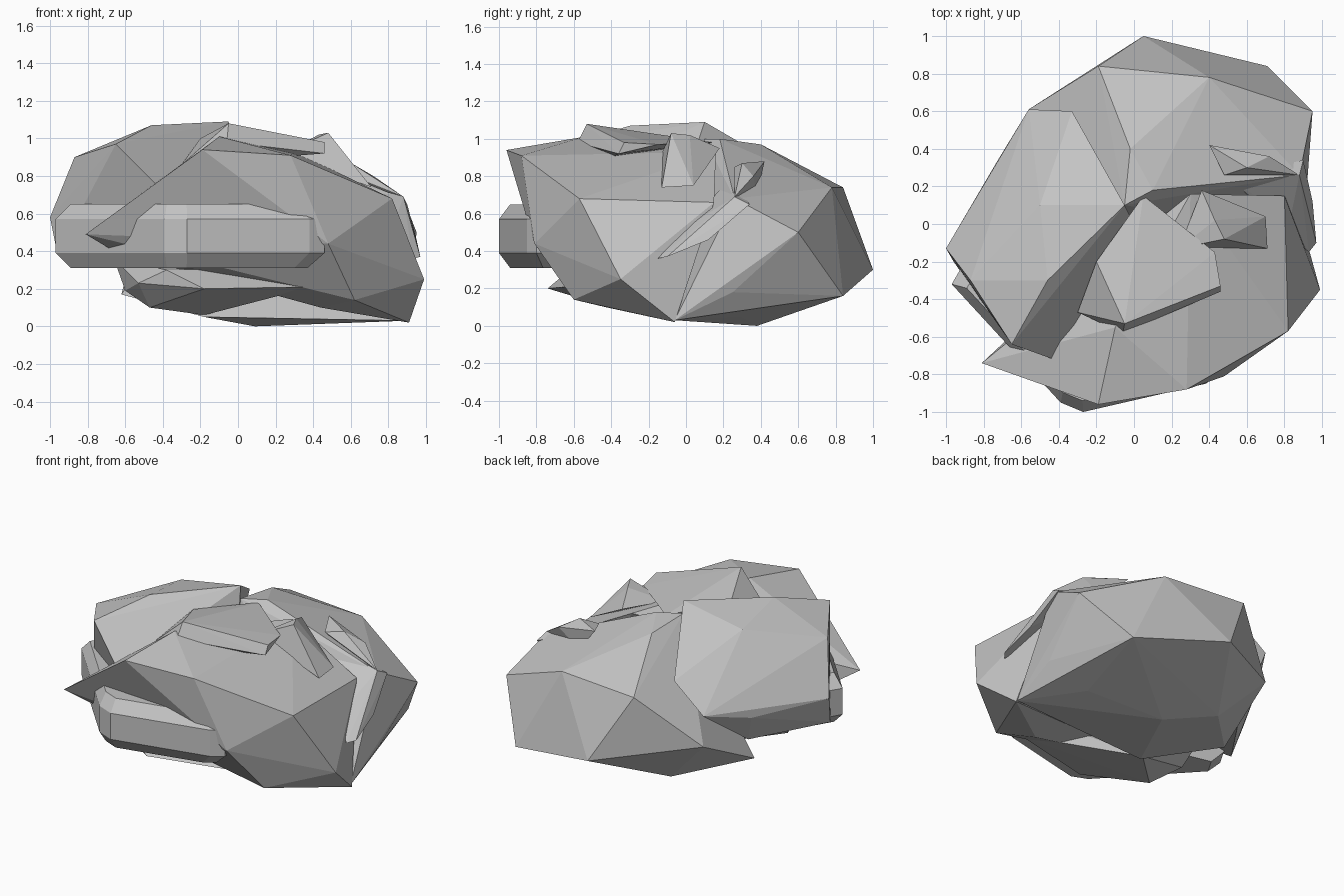
import bpy
import bmesh
import math
from mathutils import Vector

cube = bpy.data.objects.get("Cube")
if cube:
    bpy.data.objects.remove(cube, do_unlink=True)

# One flat stone colour for the whole boulder cluster
stone = bpy.data.materials.new("grey_stone")
stone.use_nodes = True
stone.diffuse_color = (0.55, 0.55, 0.55, 1)
stone.node_tree.nodes["Principled BSDF"].inputs["Base Color"].default_value = stone.diffuse_color


def chiselled_rock(name, corners):
    """Wrap a faceted convex stone around a few corners given in hundredths."""
    bm = bmesh.new()
    for corner in corners:
        bm.verts.new(Vector(corner) / 100)
    hull = bmesh.ops.convex_hull(bm, input=bm.verts[:])
    leftover = set(hull["geom_interior"]) | set(hull["geom_unused"])
    loose = [item for item in leftover if isinstance(item, bmesh.types.BMVert)]
    bmesh.ops.delete(bm, geom=loose, context="VERTS")
    # Merge triangles that lie in one plane
    bmesh.ops.dissolve_limit(bm, angle_limit=math.radians(1),
                             verts=bm.verts[:], edges=bm.edges[:])
    bmesh.ops.recalc_face_normals(bm, faces=bm.faces[:])
    mesh = bpy.data.meshes.new(name)
    bm.to_mesh(mesh)
    bm.free()
    mesh.materials.append(stone)
    rock = bpy.data.objects.new(name, mesh)
    bpy.context.collection.objects.link(rock)
    return rock


def chamfered_slab(name, outline, bottom, top, bevel, pivot, inset):
    """Flat stone whose upper and lower rims are bevelled towards a pivot."""
    corners = []
    for x, y in outline:
        inner_x = pivot[0] + (x - pivot[0]) * inset
        inner_y = pivot[1] + (y - pivot[1]) * inset
        corners += [(x, y, bottom + bevel), (x, y, top - bevel)]
        corners += [(inner_x, inner_y, bottom), (inner_x, inner_y, top)]
    return chiselled_rock(name, corners)


# Large front boulder with a pointed right end
chiselled_rock("front_boulder", [
    (-81, -74, 49), (-19, -96, 94), (28, -88, 91), (82, -57, 68),
    (99, -35, 25), (91, -6, 2), (62, -60, 14), (48, -81, 44),
    (-10, -55, 101), (30, 16, 93), (80, 15, 66), (-66, -60, 40),
    (44, -43, 10),
])

# Broad rear boulder that also carries the underside
chiselled_rock("rear_boulder", [
    (5, 100, 30), (71, 84, 16), (40, 78, 74), (95, 60, 50),
    (-19, 84, 74), (-56, 61, 41), (-2, 40, 97), (88, 26, 68),
    (10, 69, 14), (-25, 52, 9), (-62, 14, 17), (9, 38, 0),
    (62, 29, 5), (90, 25, 18), (90, -6, 3), (-18, -15, 5),
    (-5, 10, 100), (10, 18, 100),
])

# Tall right boulder with the raised plateau
chiselled_rock("right_boulder", [
    (-5, 10, 109), (-46, -30, 107), (-65, -64, 97), (-87, -30, 90),
    (-100, -13, 58), (-73, 33, 55), (-56, 61, 62), (-33, 60, 80),
    (-50, 10, 101), (-96, -20, 38), (-65, 25, 35), (-40, -73, 72),
    (0, 0, 80), (-30, -45, 70),
])

# Bevelled slab lying across the front
chamfered_slab("front_slab",
               [(46, -80), (38, -85), (-20, -98), (-27, -100), (-39, -95),
                (-97, -32), (-90, -20), (40, -50)],
               bottom=31, top=65, bevel=8, pivot=(-30, -50), inset=0.88)

# Tilted plate resting on the front boulder
chiselled_rock("top_plate", [
    (-5, -53, 108), (46, -33, 98), (43, -15, 97), (-20, -20, 100),
    (-6, -58, 98), (46, -36, 92), (-30, -47, 86), (5, 15, 98),
])

# Leaning shard near the top
chiselled_rock("upper_shard", [
    (43, 2, 102), (48, -8, 103), (71, -13, 74), (70, 4, 75),
    (24, -13, 92), (36, 18, 95), (50, 7, 90),
])

# Wedge splinter sticking out of the left side
chiselled_rock("side_splinter", [
    (88, 26, 69), (90, 34, 65), (97, -10, 37), (93, -15, 36),
    (83, 2, 54), (95, 12, 46), (50, 25, 80), (70, 8, 62),
])

# Small ledge stone on the rear boulder
chiselled_rock("ledge_shard", [
    (40, 42, 88), (60, 30, 87), (72, 36, 80), (88, 26, 69),
    (48, 26, 85), (55, 38, 70),
])

# Keel stone wedged beneath the slab
chiselled_rock("lower_stone", [
    (-47, -41, 10), (-18, -74, 20), (-53, -52, 23), (-60, -25, 19),
    (-38, -62, 30), (40, -62, 21), (20, -50, 31), (-18, -13, 6),
    (10, -40, 14), (-66, -15, 36),
])
